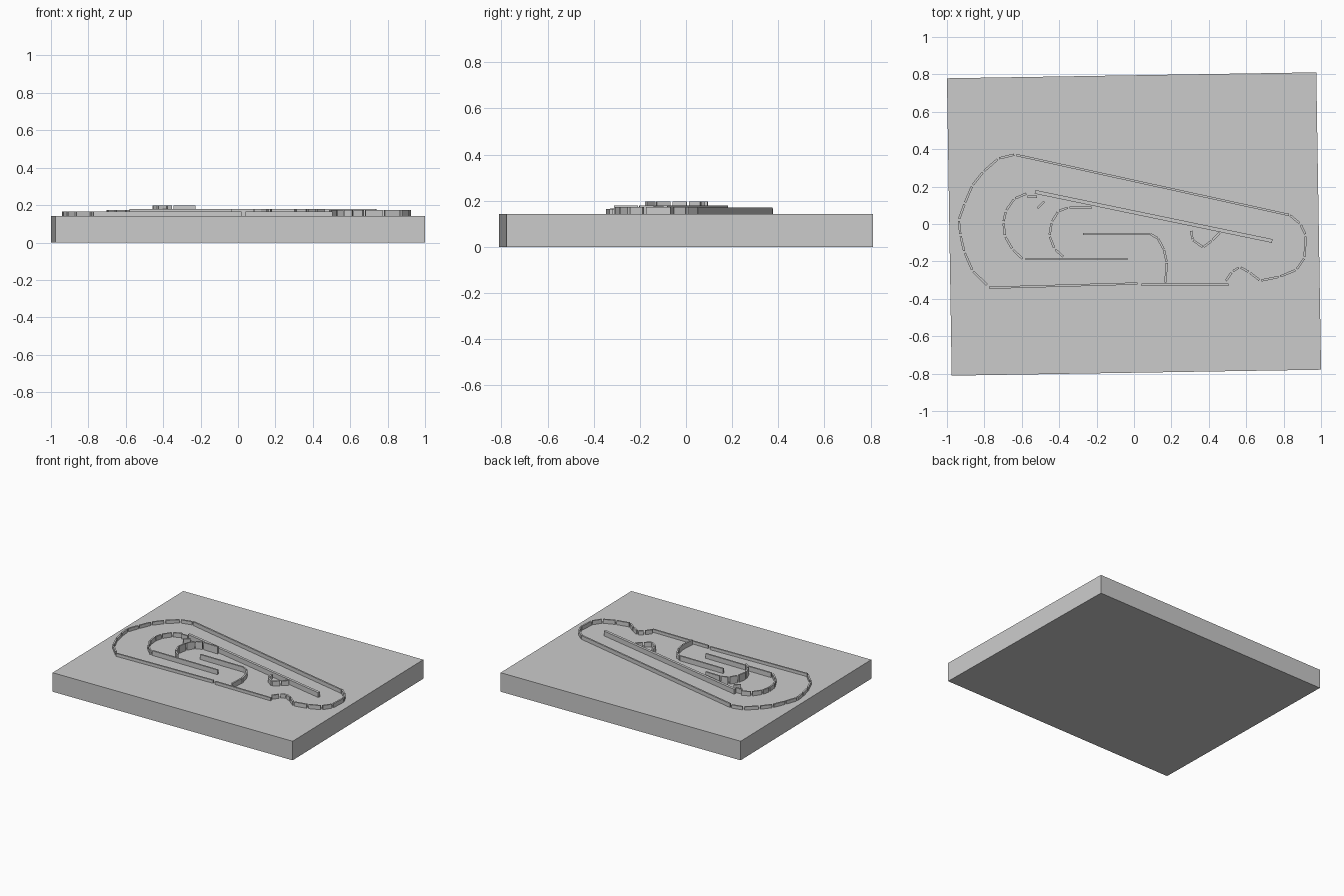
import bpy
import bmesh
from math import radians
from mathutils import Vector, Matrix

TOP = 0.143   # top of the ground slab


def add_box(bm, centre, size, angle):
    mat = (Matrix.Translation(centre) @ Matrix.Rotation(angle, 4, 'Z')
           @ Matrix.Diagonal((*size, 1)))
    bmesh.ops.create_cube(bm, size=1, matrix=mat)


def finish(bm, name):
    mesh = bpy.data.meshes.new(name)
    bm.to_mesh(mesh)
    bm.free()
    obj = bpy.data.objects.new(name, mesh)
    bpy.context.collection.objects.link(obj)
    return obj


def wall(name, points, top, width=0.012, gap=0.006):
    """One upright box per path segment, trimmed by gap at both ends."""
    bm = bmesh.new()
    for a, b in zip(points, points[1:]):
        a, b = Vector(a), Vector(b)
        d = b - a
        c = (a + b) / 2
        low = TOP - 0.003
        add_box(bm, (c.x, c.y, (low + top) / 2),
                (d.length - 2 * gap, width, top - low), d.to_2d().angle_signed(Vector((1, 0))))
    return finish(bm, name)


# Ground slab, turned slightly
bm = bmesh.new()
add_box(bm, (0, 0, TOP / 2), (1.975, 1.59, TOP), radians(0.92))
finish(bm, "ground_slab")

# Outer circuit
wall("outer_back_wall", [(-0.635, 0.37), (0.835, 0.047)], 0.171)
wall("outer_left_bend", [(-0.635, 0.372), (-0.725, 0.35), (-0.805, 0.28), (-0.865, 0.205),
                         (-0.905, 0.11), (-0.937, 0.022), (-0.928, -0.06),
                         (-0.907, -0.15), (-0.863, -0.25), (-0.782, -0.33)], 0.167)
wall("outer_front_left_wall", [(-0.78, -0.341), (0.025, -0.318)], 0.165)
wall("outer_front_right_wall", [(0.035, -0.325), (0.51, -0.325)], 0.165)
wall("outer_right_bend", [(0.83, 0.05), (0.89, 0.0), (0.918, -0.06), (0.912, -0.18),
                          (0.868, -0.245), (0.778, -0.282), (0.675, -0.303)], 0.173)
wall("outer_chicane", [(0.675, -0.303), (0.617, -0.258), (0.565, -0.23),
                       (0.525, -0.255), (0.488, -0.308)], 0.173)

# Diagonal straight
wall("diagonal_straight", [(-0.535, 0.173), (0.745, -0.092)], 0.179, width=0.02)

# Inner circuit
wall("inner_left_bend", [(-0.57, 0.165), (-0.64, 0.135), (-0.685, 0.07), (-0.698, 0.01),
                         (-0.69, -0.065), (-0.65, -0.135), (-0.592, -0.19)], 0.175)
wall("inner_link", [(-0.575, 0.146), (-0.512, 0.146)], 0.178)
wall("inner_marker", [(-0.52, 0.08), (-0.475, 0.125)], 0.178)
wall("inner_front_wall", [(-0.585, -0.187), (-0.03, -0.187)], 0.178)

# Innermost raised bend
wall("core_bend", [(-0.22, 0.087), (-0.35, 0.089), (-0.405, 0.068), (-0.44, 0.01),
                   (-0.452, -0.063), (-0.425, -0.133), (-0.375, -0.178)], 0.197)
wall("core_straight", [(-0.28, -0.053), (0.09, -0.053)], 0.18)
wall("core_right_bend", [(0.085, -0.052), (0.128, -0.077), (0.16, -0.137),
                         (0.175, -0.205), (0.168, -0.315)], 0.179, gap=0.003)

# Small hairpin beside the diagonal straight
wall("small_hairpin", [(0.305, -0.033), (0.313, -0.085), (0.37, -0.125),
                       (0.417, -0.088), (0.46, -0.045)], 0.178, gap=0.004)
